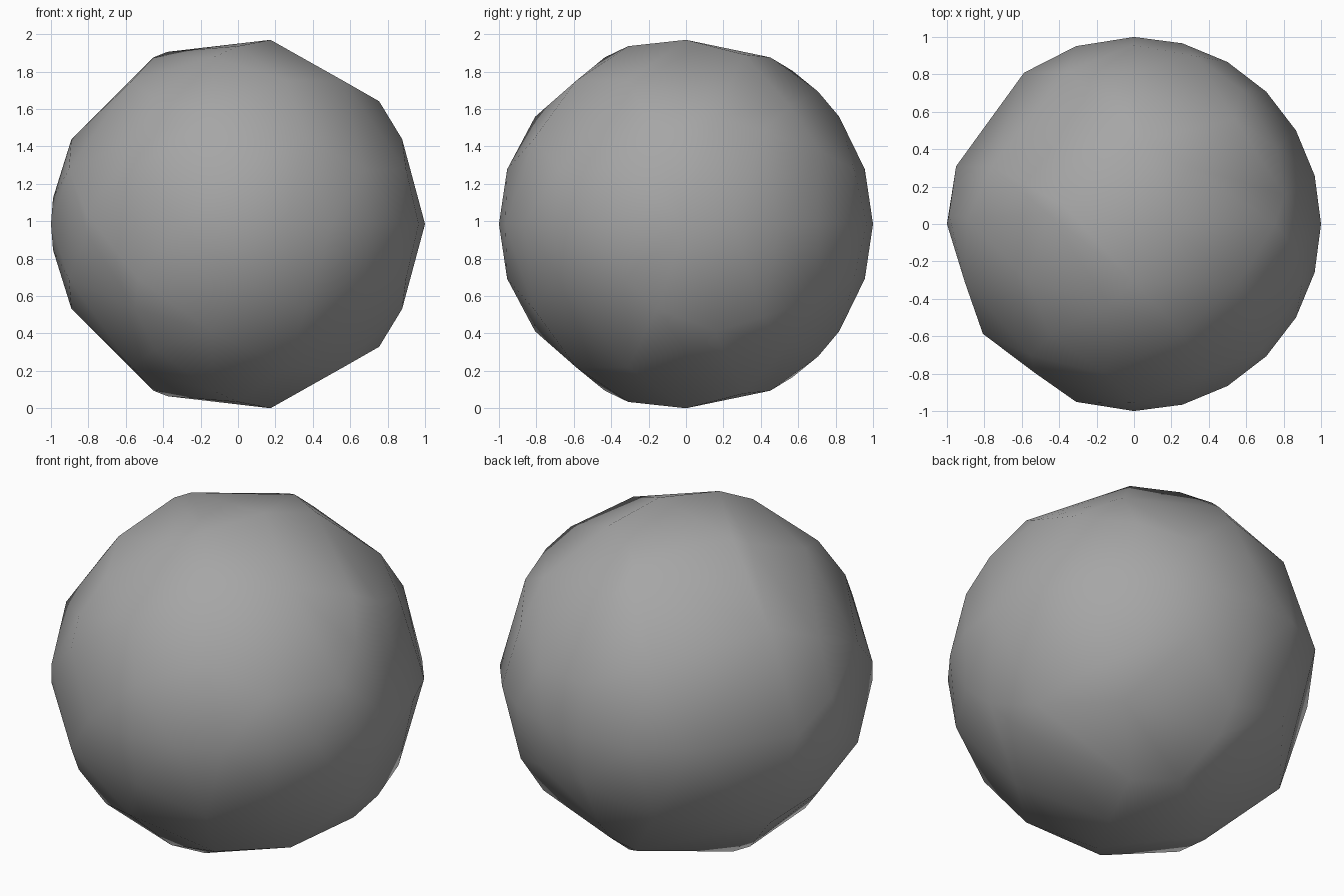
import bpy
import bmesh
from math import radians, cos, sin
from mathutils import Vector

cube = bpy.data.objects.get("Cube")
if cube:
    bpy.data.objects.remove(cube, do_unlink=True)

# Stone colour
grey = bpy.data.materials.new("stone_grey")
grey.use_nodes = True
colour = (0.38, 0.38, 0.38, 1)
grey.diffuse_color = colour
for node in grey.node_tree.nodes:
    if node.type == 'BSDF_PRINCIPLED':
        node.inputs["Base Color"].default_value = colour

# Corner points of the rough ball: latitude -> longitudes in degrees
belt = list(range(-90, 91, 15)) + [-108, 180, 162, 126, 108]
rings = {
    3: [-144],
    8: [177],
    17: [-161, -124, -90, -45, -20, 70, 90],
    23: [51],
    27: [-128, -66, -10, 114, 178],
    30: [28],
    35: [-100, 11, 90, 158],
    39: [46],
    41: [0],
    42: [-127],
    45: [90],
    50: [-152, -66, -29],
    55: [97],
    63: [-107, 174, 83],
    65: [47],
    67: [165],
    72: [-90],
    80: [0],
}


def on_ball(lon, lat):
    """Point on the unit ball whose lowest corner rests on the floor."""
    a, b = radians(lon), radians(lat)
    return Vector((cos(a) * cos(b), sin(a) * cos(b), sin(b) + sin(radians(80))))


# Ball: lower half mirrors the upper one, skin is the hull of the corners
bm = bmesh.new()
for lon in belt:
    bm.verts.new(on_ball(lon, 0))
for lat, lons in rings.items():
    for lon in lons:
        for side in (1, -1):
            bm.verts.new(on_ball(lon, side * lat))
bmesh.ops.convex_hull(bm, input=bm.verts[:])
bmesh.ops.delete(bm, geom=[v for v in bm.verts if not v.link_faces], context='VERTS')
bmesh.ops.recalc_face_normals(bm, faces=bm.faces[:])

mesh = bpy.data.meshes.new("rough_ball")
bm.to_mesh(mesh)
bm.free()
mesh.materials.append(grey)
ball = bpy.data.objects.new("rough_ball", mesh)
bpy.context.collection.objects.link(ball)

# Soft shading with the harder edges kept crisp
for obj in bpy.context.selected_objects:
    obj.select_set(False)
bpy.context.view_layer.objects.active = ball
ball.select_set(True)
bpy.ops.object.shade_smooth_by_angle(angle=radians(30))
